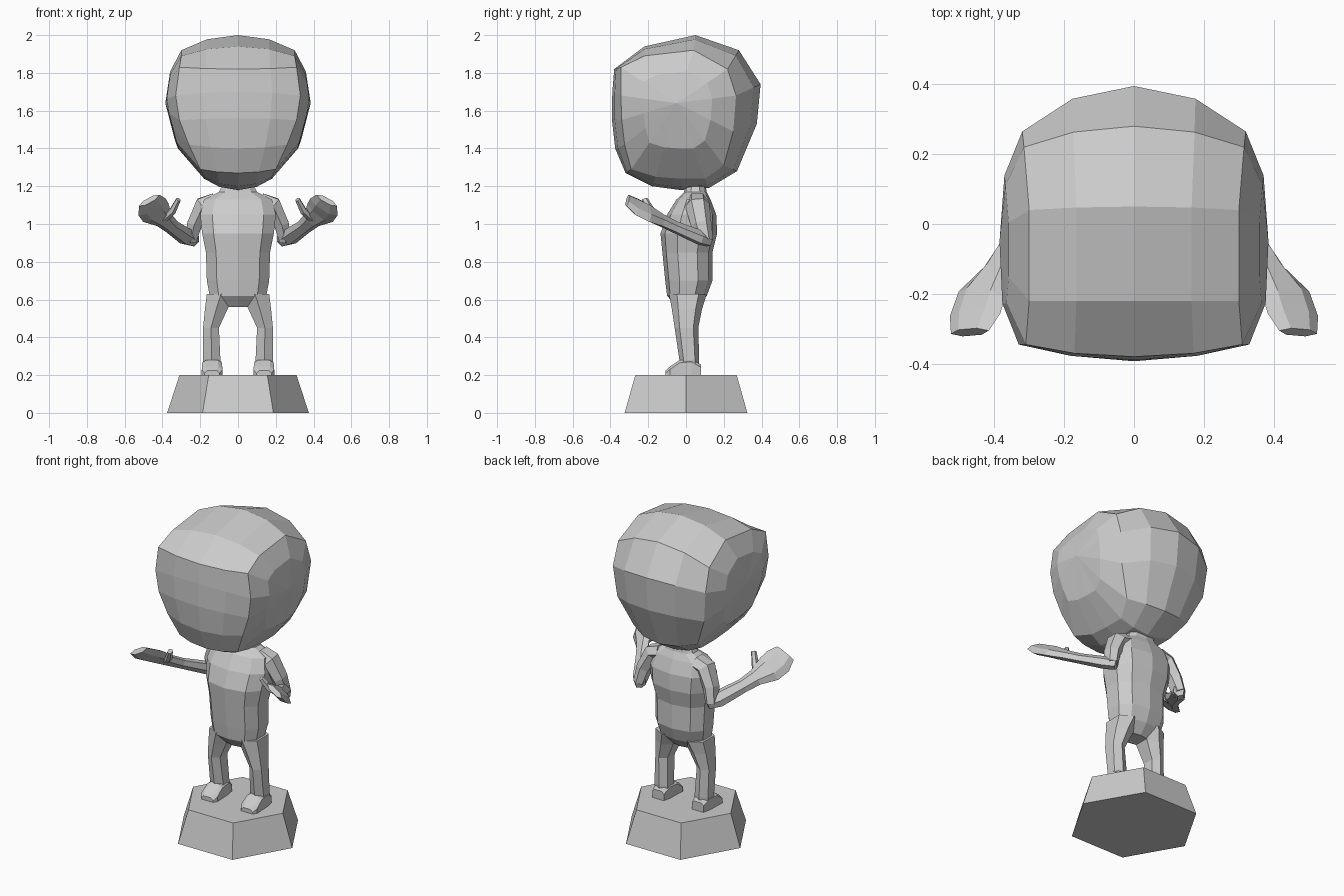
import bpy
import bmesh
from math import cos, sin, pi
from mathutils import Vector

cube = bpy.data.objects.get("Cube")
if cube:
    bpy.data.objects.remove(cube)

GREY = (0.6, 0.6, 0.6, 1)
clay = bpy.data.materials.new("plain_grey")
clay.use_nodes = True
clay.diffuse_color = GREY
clay.node_tree.nodes["Principled BSDF"].inputs["Base Color"].default_value = GREY


def finish(name, bm, mirrored=False):
    """Turn a bmesh into a flat-shaded object, optionally mirrored across x."""
    bmesh.ops.recalc_face_normals(bm, faces=bm.faces)
    mesh = bpy.data.meshes.new(name)
    bm.to_mesh(mesh)
    bm.free()
    mesh.materials.append(clay)
    obj = bpy.data.objects.new(name, mesh)
    bpy.context.collection.objects.link(obj)
    if mirrored:
        mod = obj.modifiers.new("Mirror", 'MIRROR')
        mod.use_clip = True
    return obj


def bridge(bm, rings):
    """Join successive closed rings of points with quads."""
    loops = [[bm.verts.new(p) for p in ring] for ring in rings]
    for a, b in zip(loops, loops[1:]):
        n = len(a)
        for i in range(n):
            j = (i + 1) % n
            bm.faces.new((a[i], a[j], b[j], b[i]))
    return loops


def loft(name, rings, mirrored=False):
    bm = bmesh.new()
    loops = bridge(bm, rings)
    bm.faces.new(loops[0])
    bm.faces.new(loops[-1])
    return finish(name, bm, mirrored)


def level_ring(x, z, half, front, back, sides, power=0.8):
    """Horizontal rounded ring between a front and a back y."""
    mid, depth = (front + back) / 2, (back - front) / 2
    ring = []
    for i in range(sides):
        a = 2 * pi * (i + 0.5) / sides
        c, s = cos(a), sin(a)
        ring.append(Vector((x + half * (abs(c) ** power) * (1 if c > 0 else -1),
                            mid + depth * (abs(s) ** power) * (1 if s > 0 else -1), z)))
    peak = max(p.x for p in ring) - x
    for p in ring:
        p.x = x + (p.x - x) * half / peak
    return ring


def limb(name, stations, side, sides=6):
    """Tube along (centre, half width, half thickness) stations."""
    side = Vector(side)
    pts = [Vector(s[0]) for s in stations]
    rings = []
    for i, (_, wide, thick) in enumerate(stations):
        t = (pts[min(i + 1, len(pts) - 1)] - pts[max(i - 1, 0)]).normalized()
        u = (side - t * side.dot(t)).normalized()
        v = t.cross(u)
        rings.append([pts[i] + u * wide * cos(2 * pi * k / sides)
                      + v * thick * sin(2 * pi * k / sides) for k in range(sides)])
    return loft(name, rings, True)


# Hexagonal pedestal
loft("pedestal", [[Vector((r * cos(k * pi / 3), r * sin(k * pi / 3), z)) for k in range(6)]
                  for r, z in ((0.375, 0), (0.31, 0.2))])

# Torso and neck: height, half width, front, back
torso = [(0.56, 0.07, -0.05, 0.06), (0.62, 0.15, -0.1, 0.11), (0.7, 0.165, -0.11, 0.14),
         (0.85, 0.17, -0.125, 0.14), (0.95, 0.19, -0.135, 0.165), (1.05, 0.2, -0.1, 0.16),
         (1.13, 0.18, -0.05, 0.13), (1.17, 0.1, -0.01, 0.11), (1.22, 0.075, 0, 0.1)]
loft("torso", [level_ring(0, z, h, f, b, 10) for z, h, f, b in torso])

# Legs: centre x, height, half width, front, back
leg = [(0.137, 0.22, 0.042, -0.03, 0.065), (0.139, 0.28, 0.046, -0.035, 0.07),
       (0.143, 0.45, 0.042, -0.06, 0.065), (0.115, 0.55, 0.06, -0.075, 0.085),
       (0.09, 0.63, 0.075, -0.09, 0.11)]
loft("leg", [level_ring(x, z, h, f, b, 6) for x, z, h, f, b in leg], True)

# Feet: lofted from heel to toe
foot = []
for y, half, top in ((0.08, 0.04, 0.255), (0.03, 0.05, 0.285), (-0.035, 0.052, 0.28),
                     (-0.085, 0.055, 0.245), (-0.108, 0.04, 0.225)):
    foot.append([Vector((0.137 + half * k, y, z)) for k, z in
                 ((-1, 0.2), (1, 0.2), (1, top - 0.015), (0.6, top), (-0.6, top), (-1, top - 0.015))])
loft("foot", foot, True)

# Arms: upper arm, forearm with open hand, and thumb
limb("upper_arm", [((0.12, 0.06, 1.12), 0.06, 0.05), ((0.18, 0.06, 1.1), 0.065, 0.055),
                   ((0.23, 0.08, 1.0), 0.055, 0.045), ((0.25, 0.1, 0.91), 0.045, 0.035)], (0, 1, 0))
limb("forearm_and_hand", [((0.23, 0.12, 0.91), 0.035, 0.03), ((0.27, 0.07, 0.93), 0.05, 0.035),
                          ((0.35, -0.06, 0.985), 0.042, 0.028), ((0.39, -0.13, 1.02), 0.05, 0.028),
                          ((0.435, -0.2, 1.06), 0.083, 0.026), ((0.455, -0.26, 1.09), 0.085, 0.024),
                          ((0.47, -0.31, 1.125), 0.062, 0.018)], (0.6, 0.25, -0.6))
limb("thumb", [((0.39, -0.15, 1.03), 0.025, 0.022), ((0.345, -0.19, 1.07), 0.025, 0.02),
               ((0.315, -0.22, 1.13), 0.018, 0.014)], (0, 1, 0.3))

# Head: centre outline (y, z) and side rim (x, y, z), both from the crown backwards
outline = [(0.05, 2.0), (0.28, 1.92), (0.395, 1.74), (0.375, 1.53), (0.27, 1.28), (0.12, 1.19),
           (-0.03, 1.18), (-0.18, 1.2), (-0.32, 1.27), (-0.375, 1.4), (-0.393, 1.56),
           (-0.39, 1.7), (-0.38, 1.82), (-0.22, 1.94)]
rim = [(0.3, 0.04, 1.92), (0.315, 0.22, 1.82), (0.32, 0.265, 1.68), (0.3, 0.25, 1.49),
       (0.22, 0.2, 1.31), (0.18, 0.1, 1.24), (0.18, -0.03, 1.24), (0.18, -0.16, 1.25),
       (0.2, -0.29, 1.29), (0.26, -0.325, 1.42), (0.31, -0.34, 1.55), (0.33, -0.345, 1.68),
       (0.31, -0.345, 1.83), (0.3, -0.22, 1.89)]
hub = Vector((0.385, -0.05, 1.64))
centre = [Vector((0, y, z)) for y, z in outline]
edge = [Vector(p) for p in rim]
between = []
for a, c in zip(centre, edge):
    p = a.lerp(c, 0.28)
    p.x = c.x * 0.55
    between.append(p)
cheek = []
for c in edge:
    p = c.lerp(hub, 0.4)
    p.x += 0.025 + 0.12 * max(0, 1.5 - c.z)
    cheek.append(p)
bm = bmesh.new()
last = bridge(bm, [centre, between, edge, cheek])[-1]
tip = bm.verts.new(hub)
for i, v in enumerate(last):
    bm.faces.new((v, last[(i + 1) % len(last)], tip))
finish("head", bm, True)
